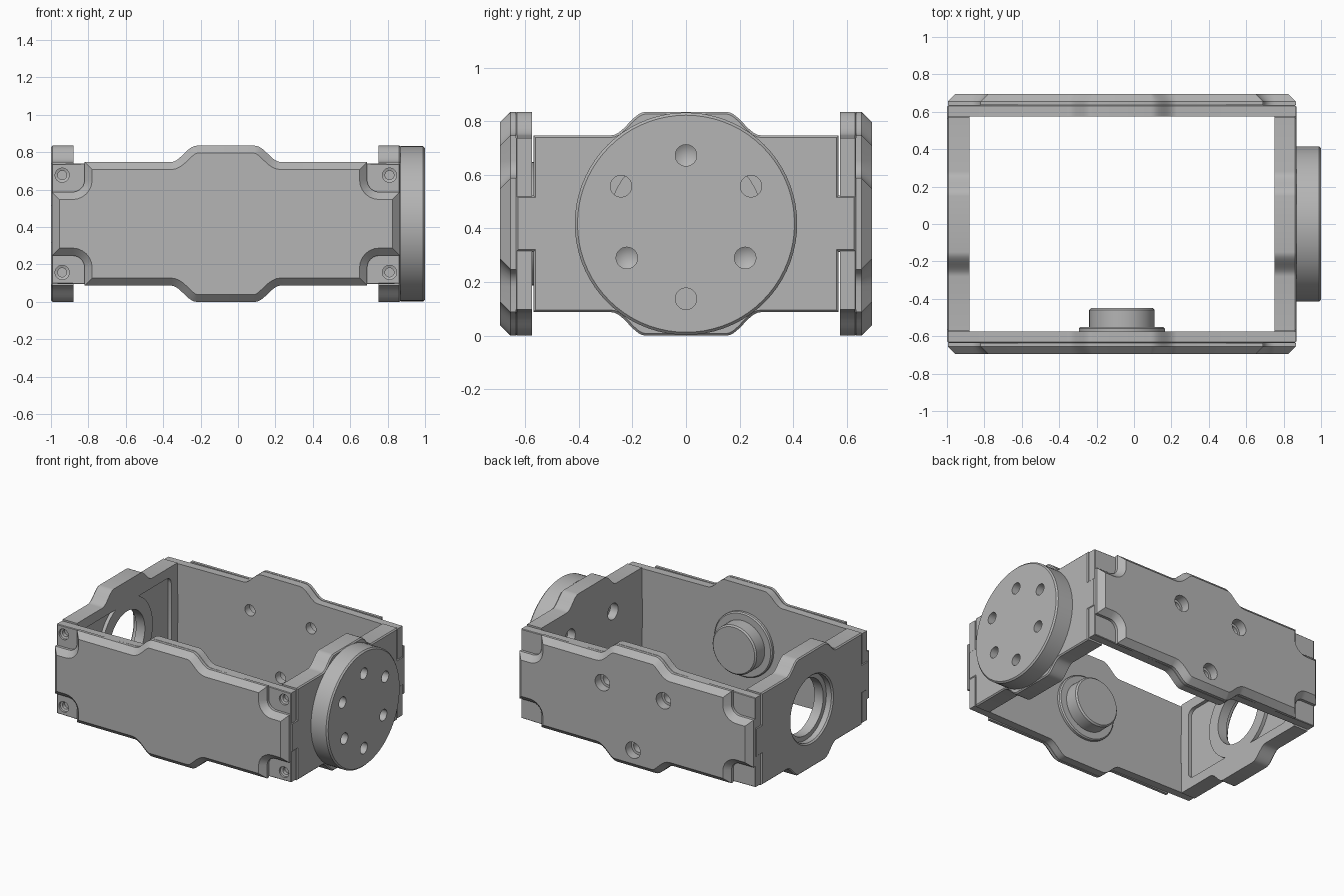
import bpy, bmesh
from math import cos, sin, pi, radians
from mathutils import Matrix, Vector

cube = bpy.data.objects.get("Cube")
if cube:
    bpy.data.objects.remove(cube)

MID_X, MID_Z = -0.065, 0.4175

grey = bpy.data.materials.new("plain_grey")
grey.use_nodes = True
grey.diffuse_color = (0.46, 0.46, 0.46, 1)
grey.node_tree.nodes["Principled BSDF"].inputs["Base Color"].default_value = (0.46, 0.46, 0.46, 1)


def frame(across, outward, x=0.0):
    """Local axes: across the plate, up, outward."""
    m = Matrix((across, (0, 0, 1), outward)).transposed().to_4x4()
    m.translation = Vector((x, 0, MID_Z))
    return m


FRONT = frame((1, 0, 0), (0, -1, 0), MID_X)
BACK = frame((1, 0, 0), (0, 1, 0), MID_X)
RIGHT_X = frame((0, 1, 0), (1, 0, 0))
LEFT_X = frame((0, 1, 0), (-1, 0, 0))


def finish(name, bm, place):
    bm.transform(place)
    bmesh.ops.recalc_face_normals(bm, faces=bm.faces)
    mesh = bpy.data.meshes.new(name)
    bm.to_mesh(mesh)
    bm.free()
    mesh.materials.append(grey)
    obj = bpy.data.objects.new(name, mesh)
    bpy.context.collection.objects.link(obj)
    return obj


def mirrored(quarter):
    """Complete an outline from its upper right quarter."""
    half = quarter + [(-u, w) for u, w in reversed(quarter)]
    return half + [(-u, -w) for u, w in half]


def hump(base, flat, low=0.33, high=0.4175, steps=10):
    return [(base + (flat - base) * i / steps,
             low + (high - low) * (1 - cos(pi * i / steps)) / 2) for i in range(steps + 1)]


def prism(name, outline, d0, d1, place, chamfer=0.0):
    bm = bmesh.new()
    face = bm.faces.new([bm.verts.new((u, w, d0)) for u, w in outline])
    ext = bmesh.ops.extrude_face_region(bm, geom=[face], use_keep_orig=True)["geom"]
    bmesh.ops.translate(bm, vec=(0, 0, d1 - d0), verts=[g for g in ext if isinstance(g, bmesh.types.BMVert)])
    bmesh.ops.recalc_face_normals(bm, faces=bm.faces)
    if chamfer:
        rim = [e for e in bm.edges if all(abs(v.co.z - d1) < 1e-5 for v in e.verts)]
        bmesh.ops.bevel(bm, geom=rim, offset=chamfer, segments=1, affect='EDGES', clamp_overlap=False)
    return finish(name, bm, place)


def lathe(name, profile, place, u=0.0, w=0.0, steps=64):
    """Revolve (radius, depth) points about the outward axis."""
    bm = bmesh.new()
    vs = [bm.verts.new((r, 0, d)) for r, d in profile]
    es = [bm.edges.new(p) for p in zip(vs, vs[1:])]
    bmesh.ops.spin(bm, geom=vs + es, cent=(0, 0, 0), axis=(0, 0, 1), angle=2 * pi, steps=steps)
    bmesh.ops.remove_doubles(bm, verts=bm.verts, dist=1e-5)
    bmesh.ops.translate(bm, vec=(u, w, 0), verts=bm.verts)
    return finish(name, bm, place)


def cut(targets, cutters):
    """Subtract the cutters, bake the result and drop the cutters."""
    for obj in targets:
        for c in cutters:
            mod = obj.modifiers.new("cut", 'BOOLEAN')
            mod.operation, mod.solver, mod.object = 'DIFFERENCE', 'EXACT', c
        deps = bpy.context.evaluated_depsgraph_get()
        baked = bpy.data.meshes.new_from_object(obj.evaluated_get(deps))
        obj.modifiers.clear()
        obj.data = baked
    for c in cutters:
        bpy.data.objects.remove(c)


def ring(radius, first):
    return [(radius * cos(radians(a)), radius * sin(radians(a))) for a in (first, first + 120, first + 240)]


# Outlines
long_hump = hump(0.295, 0.155)
slab_outline = mirrored([(0.93, 0.32)] + long_hump)
notch = [(0.82 - 0.065 * sin(t * pi / 12), 0.235 - 0.065 * cos(t * pi / 12)) for t in range(7)]
cover_outline = mirrored([(0.93, 0.17)] + notch + [(0.755, 0.33)] + long_hump)
wall_outline = mirrored([(0.635, 0.105), (0.57, 0.105), (0.57, 0.33)] + hump(0.28, 0.15))

# Long front and back plates with notched, chamfered covers
plates = {}
for side, place in (("front", FRONT), ("back", BACK)):
    slab = prism(side + "_plate", slab_outline, 0.575, 0.635, place, 0.004)
    cover = prism(side + "_cover", cover_outline, 0.635, 0.695, place, 0.04)
    plates[side] = [slab, cover]
    # Corner screw holes
    screws = [lathe("cutter", [(0, 0.59), (0.024, 0.59), (0.024, 0.615), (0.038, 0.62), (0.038, 0.8), (0, 0.8)],
                    place, su * 0.875, sw * 0.26, 24) for su in (-1, 1) for sw in (-1, 1)]
    cut([slab], screws)

# Pattern of through and blind holes in the back plate
through = [lathe("cutter", [(0, 0.5), (0.04, 0.5), (0.04, 0.63), (0.058, 0.63), (0.058, 0.8), (0, 0.8)],
                 BACK, u, w, 32) for u, w in ring(0.28, 30)]
blind = [lathe("cutter", [(0, 0.5), (0.04, 0.5), (0.04, 0.61), (0, 0.628)], BACK, u, w, 32)
         for u, w in ring(0.255, 90)]
cut(plates["back"], through + blind)

# Pivot boss inside the front plate
lathe("pivot_boss", [(0, 0.58), (0.23, 0.58), (0.23, 0.558), (0.222, 0.55), (0.175, 0.55),
                     (0.175, 0.46), (0.165, 0.45), (0, 0.45)], FRONT)

# End wall with the bearing opening and a shallow recess around it
open_wall = prism("open_end_wall", wall_outline, 0.88, 1.0, LEFT_X, 0.008)
opening = lathe("cutter", [(0, 0.8), (0.2, 0.8), (0.2, 0.95), (0.235, 0.95), (0.235, 0.99),
                           (0.265, 1.02), (0, 1.02)], LEFT_X)
recess_corner = [(0.45 + 0.05 * cos(t * pi / 8), 0.21 + 0.05 * sin(t * pi / 8)) for t in range(5)]
recess = prism("cutter", mirrored(recess_corner), 0.8, 0.905, LEFT_X)
collar = lathe("cutter", [(0, 0.7), (0.29, 0.7), (0.29, 1.1), (0, 1.1)], LEFT_X)
cut([recess], [collar])
cut([open_wall], [opening, recess])

# End wall carrying the round drive disc
drive_wall = prism("drive_end_wall", wall_outline, 0.75, 0.87, RIGHT_X, 0.008)
disc = lathe("drive_disc", [(0, 0.868), (0.415, 0.868), (0.415, 0.99), (0.405, 1.0), (0, 1.0)], RIGHT_X, steps=72)
through = [lathe("cutter", [(0, 0.6), (0.058, 0.6), (0.058, 0.81), (0.04, 0.81), (0.04, 1.1), (0, 1.1)],
                 RIGHT_X, u, w, 32) for u, w in ring(0.28, 30)]
blind = [lathe("cutter", [(0, 0.9), (0.04, 0.925), (0.04, 1.1), (0, 1.1)], RIGHT_X, u, w, 32)
         for u, w in ring(0.255, 90)]
cut([drive_wall, disc], through + blind)

# Smooth curves, crisp edges
bpy.ops.object.select_all(action='DESELECT')
for obj in bpy.context.collection.objects:
    if obj.type == 'MESH':
        obj.select_set(True)
        bpy.context.view_layer.objects.active = obj
bpy.ops.object.shade_smooth_by_angle(angle=radians(28))
